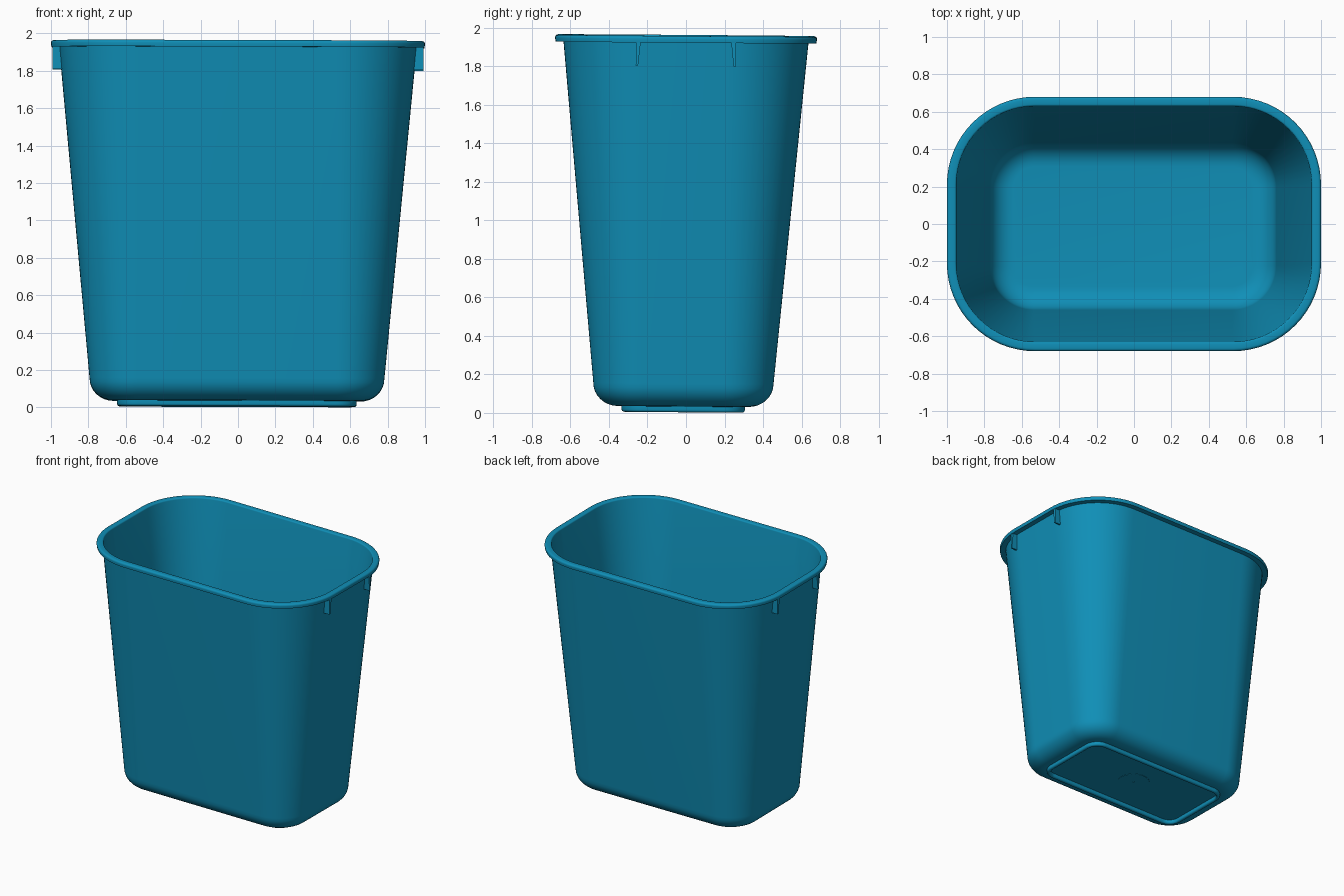
import bpy, bmesh
from math import sin, cos, pi, radians
from mathutils import Matrix, Vector

cube = bpy.data.objects.get("Cube")
if cube:
    bpy.data.objects.remove(cube, do_unlink=True)

# One plastic colour
blue = bpy.data.materials.new("teal blue plastic")
blue.use_nodes = True
COLOUR = (0.005, 0.275, 0.475, 1)
blue.diffuse_color = COLOUR
blue.node_tree.nodes["Principled BSDF"].inputs["Base Color"].default_value = COLOUR

# The bin leans very slightly; the rim stays centred
LEAN = (Matrix.Translation((-0.006, -0.0145, 0.005))
        @ Matrix.Rotation(-0.0075, 4, 'X') @ Matrix.Rotation(0.003, 4, 'Y'))

FLAT_X, FLAT_Y, RADIUS = 0.53, 0.21, 0.47   # straight half-lengths, rim corner radius
CORNER_STEPS = 16


def finish(bm, name, smooth=True):
    bmesh.ops.recalc_face_normals(bm, faces=bm.faces)
    bm.transform(LEAN)
    mesh = bpy.data.meshes.new(name)
    bm.to_mesh(mesh)
    bm.free()
    mesh.materials.append(blue)
    obj = bpy.data.objects.new(name, mesh)
    bpy.context.collection.objects.link(obj)
    if smooth:
        bpy.ops.object.select_all(action='DESELECT')
        obj.select_set(True)
        bpy.context.view_layer.objects.active = obj
        bpy.ops.object.shade_smooth_by_angle(angle=radians(35))
    return obj


def rounded_ring(bm, inset, z):
    """Rounded rectangle, offset inwards from the rim outline."""
    r = RADIUS - inset
    ring = []
    for quarter, (sx, sy) in enumerate(((1, 1), (-1, 1), (-1, -1), (1, -1))):
        for i in range(CORNER_STEPS + 1):
            a = (quarter + i / CORNER_STEPS) * pi / 2
            ring.append(bm.verts.new((sx * FLAT_X + r * cos(a), sy * FLAT_Y + r * sin(a), z)))
    return ring


def arc(d, z, rd, rz, start, end, steps):
    """Elliptical arc in the (inset, height) profile."""
    angles = [radians(start + (end - start) * i / steps) for i in range(steps + 1)]
    return [(d + rd * cos(a), z + rz * sin(a)) for a in angles]


# Bin body: underside, foot ring, outer wall, rolled rim, inner wall, floor
profile = [(0.39, 0.03)]
profile += arc(0.375, 0.012, 0.015, 0.012, 0, -180, 6)
profile += [(0.36, 0.03)]
profile += arc(0.34, 0.15, 0.128, 0.12, 270, 180, 8)
profile += [(0.044, 1.92), (0.003, 1.92)]
profile += arc(0.015, 1.94, 0.015, 0.015, 180, 90, 4)
profile += arc(0.04, 1.945, 0.01, 0.01, 90, 0, 3)
profile += arc(0.36, 0.175, 0.126, 0.125, 180, 270, 8)

bm = bmesh.new()
rings = [rounded_ring(bm, d, z) for d, z in profile]
for low, high in zip(rings, rings[1:]):
    for i in range(len(low)):
        j = (i + 1) % len(low)
        bm.faces.new((low[i], low[j], high[j], high[i]))
bm.faces.new(rings[0])
bm.faces.new(rings[-1])
finish(bm, "bin_body")

# Tapered ribs under the rim on both short sides
for x_name, sx in (("left", 1), ("right", -1)):
    for y_name, sy in (("front", -1), ("back", 1)):
        bm = bmesh.new()
        loops = []
        for z, x_in, y_in in ((1.80, 0.935, 0.248), (1.925, 0.947, 0.235)):
            corners = ((x_in, y_in), (0.992, y_in), (0.992, 0.26), (x_in, 0.26))
            loops.append([bm.verts.new((sx * x, sy * y, z)) for x, y in corners])
        bm.faces.new(loops[0])
        bm.faces.new(loops[1])
        for i in range(4):
            j = (i + 1) % 4
            bm.faces.new((loops[0][i], loops[0][j], loops[1][j], loops[1][i]))
        finish(bm, f"{x_name}_{y_name}_rim_rib", smooth=False)

# Round moulding marks under the base
for name, radius, depth in (("base_disc", 0.12, 0.005), ("base_centre_dot", 0.008, 0.012)):
    bm = bmesh.new()
    bmesh.ops.create_cone(bm, cap_ends=True, segments=40, radius1=radius, radius2=radius,
                          depth=depth, matrix=Matrix.Translation((0, 0, 0.03)))
    finish(bm, name)
